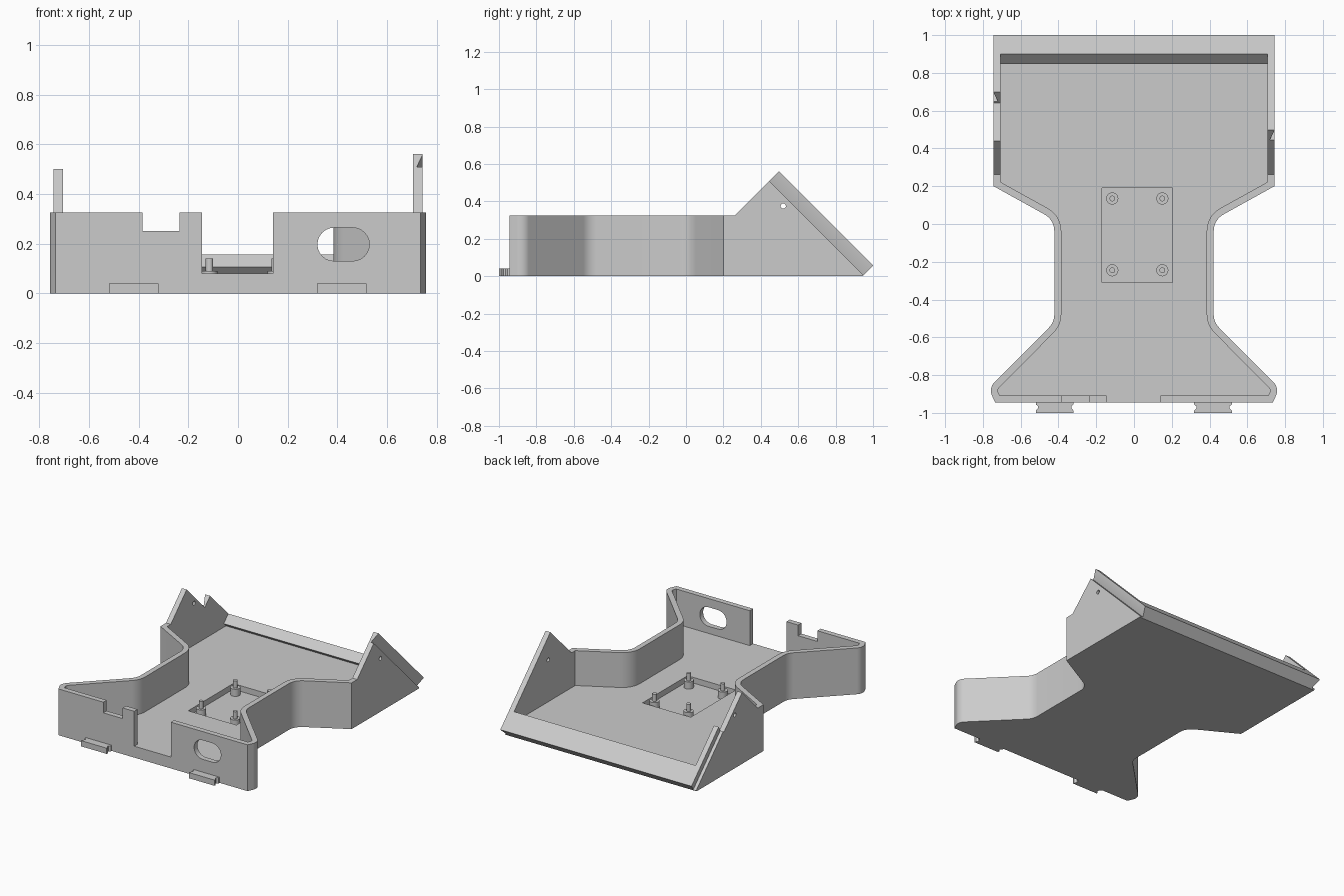
import bpy
import bmesh
import math
from mathutils import Vector

cube = bpy.data.objects.get("Cube")
if cube:
    bpy.data.objects.remove(cube, do_unlink=True)

grey = bpy.data.materials.new("plain_grey")
grey.use_nodes = True
COLOUR = (0.6, 0.6, 0.6, 1)
grey.diffuse_color = COLOUR
grey.node_tree.nodes["Principled BSDF"].inputs["Base Color"].default_value = COLOUR


def prism(name, points, axis, low, high):
    """Extrude a 2D polygon along an axis: x takes (y, z), y takes (x, z), z takes (x, y)."""
    place = {"x": lambda a, b, c: (c, a, b),
             "y": lambda a, b, c: (a, c, b),
             "z": lambda a, b, c: (a, b, c)}[axis]
    bm = bmesh.new()
    face = bm.faces.new([bm.verts.new(place(a, b, low)) for a, b in points])
    moved = bmesh.ops.extrude_face_region(bm, geom=[face])["geom"]
    shift = Vector(place(0, 0, high - low))
    bmesh.ops.translate(bm, vec=shift, verts=[v for v in moved if isinstance(v, bmesh.types.BMVert)])
    bmesh.ops.recalc_face_normals(bm, faces=bm.faces)
    mesh = bpy.data.meshes.new(name)
    bm.to_mesh(mesh)
    bm.free()
    mesh.materials.append(grey)
    obj = bpy.data.objects.new(name, mesh)
    bpy.context.collection.objects.link(obj)
    return obj


def rect(x0, y0, x1, y1):
    return [(x0, y0), (x1, y0), (x1, y1), (x0, y1)]


def circle(x, y, r, n=24):
    return [(x + r * math.cos(math.tau * i / n), y + r * math.sin(math.tau * i / n)) for i in range(n)]


def combine(target, tool, operation="DIFFERENCE"):
    mod = target.modifiers.new("cut", "BOOLEAN")
    mod.operation = operation
    mod.solver = "EXACT"
    mod.object = tool
    tool.hide_render = True
    bpy.context.view_layer.objects.active = target
    bpy.ops.object.modifier_apply(modifier=mod.name)
    bpy.data.objects.remove(tool, do_unlink=True)


def fillet(corners, steps=8):
    """Round each (x, y, radius) corner of a closed polygon."""
    result = []
    for i, (x, y, r) in enumerate(corners):
        p = Vector((x, y))
        if r == 0:
            result.append((x, y))
            continue
        u = (Vector(corners[i - 1][:2]) - p).normalized()
        v = (Vector(corners[(i + 1) % len(corners)][:2]) - p).normalized()
        half = u.angle(v) / 2
        centre = p + (u + v).normalized() * r / math.sin(half)
        a = p + u * r / math.tan(half) - centre
        b = p + v * r / math.tan(half) - centre
        for k in range(steps + 1):
            d = a.lerp(b, k / steps).normalized() * r
            result.append(tuple(centre + d))
    return result


def inset(corners, t):
    """Offset a counter-clockwise polygon inwards, adjusting its corner radii."""
    result = []
    for i, (x, y, r) in enumerate(corners):
        p = Vector((x, y))
        e = (p - Vector(corners[i - 1][:2])).normalized()
        f = (Vector(corners[(i + 1) % len(corners)][:2]) - p).normalized()
        n, m = Vector((-e.y, e.x)), Vector((-f.y, f.x))
        q = p + (n + m) * t / (1 + n.dot(m))
        convex = e.x * f.y - e.y * f.x > 0
        result.append((q.x, q.y, r + (-t if convex else t) if r else 0))
    return result


# Waisted plan outline, right half then mirrored
half = [(0.735, -0.945, 0), (0.77, -0.87, 0.06), (0.422, -0.52, 0.1),
        (0.422, 0.022, 0.1), (0.743, 0.2, 0), (0.743, 1.2, 0)]
plan = half + [(-x, y, r) for x, y, r in reversed(half)]

# Tray body: outline trimmed by the side profile, then hollowed
FLOOR = 0.08
tray = prism("tray_body", fillet(plan), "z", 0, 0.8)
side = [(-1.2, 0), (0.943, 0), (1.0, 0.057), (0.497, 0.56), (0.262, 0.325), (-1.2, 0.325)]
combine(tray, prism("side_trim", side, "x", -1, 1), "INTERSECT")
inner = [(x, y + (0.4 if y > 1 else 0), r) for x, y, r in inset(plan, 0.037)]
combine(tray, prism("hollow", fillet(inner), "z", FLOOR, 1))

# Front wall: doorway, top notch and oval port
combine(tray, prism("doorway", rect(-0.145, FLOOR, 0.14, 0.5), "y", -1.1, -0.87))
combine(tray, prism("top_notch", rect(-0.385, 0.25, -0.235, 0.5), "y", -1.1, -0.87))
oval = []
for k in range(26):
    a = -math.pi / 2 + math.pi * (k if k < 13 else k - 1) / 12
    oval.append(((0.462 if k < 13 else 0.387) + 0.067 * math.cos(a), 0.197 + 0.067 * math.sin(a)))
combine(tray, prism("oval_port", oval, "y", -1.1, -0.87))

# Board pocket in the floor
combine(tray, prism("board_pocket", rect(-0.17, -0.31, 0.205, 0.19), "z", 0.04, 0.3))

# Pin hole through both rear cheeks
combine(tray, prism("pin_hole", circle(0.52, 0.375, 0.014), "x", -1, 1))

# Lowered edge on one rear cheek
step = [(0.34, 0.6), (0.64, 0.3), (0.8, 0.46), (0.6, 0.8)]
combine(tray, prism("cheek_step", step, "x", -1, -0.6))

# Undercut grooves along the outside of the sloping edges
for s in (-1, 1):
    section = [(s * 0.76, 0.955), (s * 0.72, 0.955), (s * 0.743, 1.05), (s * 0.76, 1.05)]
    groove = prism("edge_groove", section, "z", -0.8, 1.2)
    # Shear the straight prism so it follows the 45 degree slope
    for v in groove.data.vertices:
        x, total, along = v.co
        v.co = (x, (total + along) / 2, (total - along) / 2)
    bm = bmesh.new()
    bm.from_mesh(groove.data)
    bmesh.ops.recalc_face_normals(bm, faces=bm.faces)
    bm.to_mesh(groove.data)
    bm.free()
    combine(tray, groove)

# Sloping rear lip between the cheeks
lip = [(0.85, 0.105), (0.901, 0.156), (0.977, FLOOR), (0.875, FLOOR)]
parts = [tray, prism("rear_lip", lip, "x", -0.706, 0.706)]

# Standoffs with pins in the board pocket
for x in (-0.115, 0.15):
    for y in (-0.245, 0.135):
        parts.append(prism("standoff_base", circle(x, y, 0.032), "z", 0.04, 0.09))
        parts.append(prism("standoff_pin", circle(x, y, 0.015), "z", 0.09, 0.14))

# Dovetail clips at the foot of the front wall
for x in (-0.42, 0.418):
    right = [(0.1, -0.945), (0.1, -0.955), (0.088, -0.965), (0.088, -0.975), (0.1, -0.988), (0.1, -1.0)]
    clip = [(x + a, b) for a, b in right] + [(x - a, b) for a, b in reversed(right)]
    parts.append(prism("front_clip", clip, "z", 0, 0.04))

# Smooth the curved walls, keep hard edges sharp
bpy.ops.object.select_all(action="DESELECT")
for obj in parts:
    obj.select_set(True)
bpy.context.view_layer.objects.active = tray
bpy.ops.object.shade_smooth_by_angle(angle=math.radians(30))
